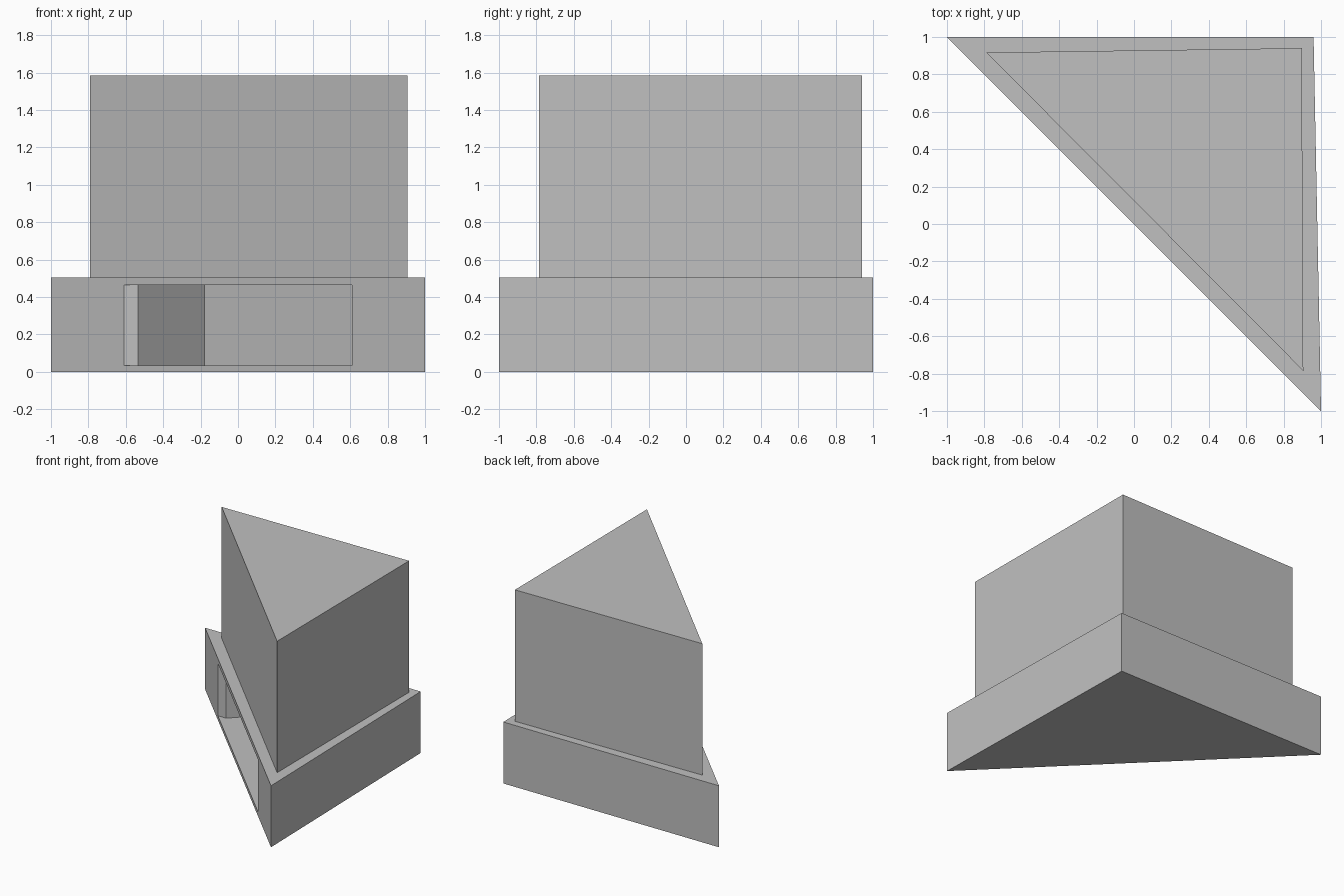
import bpy
import bmesh

old = bpy.data.objects.get("Cube")
if old:
    bpy.data.objects.remove(old, do_unlink=True)

GREY = (0.53, 0.53, 0.53, 1.0)
grey = bpy.data.materials.new("plain grey")
grey.use_nodes = True
grey.diffuse_color = GREY
grey.node_tree.nodes["Principled BSDF"].inputs["Base Color"].default_value = GREY


def prism(name, outline, bottom, top):
    """Extrude a flat outline upward into a closed prism."""
    bm = bmesh.new()
    face = bm.faces.new([bm.verts.new((x, y, bottom)) for x, y in outline])
    grown = bmesh.ops.extrude_face_region(bm, geom=[face])["geom"]
    raised = [g for g in grown if isinstance(g, bmesh.types.BMVert)]
    bmesh.ops.translate(bm, verts=raised, vec=(0, 0, top - bottom))
    bmesh.ops.recalc_face_normals(bm, faces=bm.faces)
    mesh = bpy.data.meshes.new(name)
    bm.to_mesh(mesh)
    bm.free()
    mesh.materials.append(grey)
    obj = bpy.data.objects.new(name, mesh)
    bpy.context.collection.objects.link(obj)
    return obj


# Wide triangular ground floor and the narrower block on it
base = prism("ground_floor", [(-1, 1), (1, -1), (0.96, 1)], 0, 0.505)
prism("upper_block", [(-0.79, 0.917), (0.905, -0.785), (0.897, 0.94)], 0.505, 1.585)

# Recess in the diagonal face: half outline, mirrored across the diagonal axis
half = [(-0.8, 0.61), (-0.535, 0.61), (-0.18, 0.965)]
outline = half + [(y, x) for x, y in reversed(half)]
cutter = prism("recess_cutter", outline, 0.035, 0.465)
cutter.hide_render = True

cut = base.modifiers.new("recess", "BOOLEAN")
cut.operation = "DIFFERENCE"
cut.solver = "EXACT"
cut.object = cutter
bpy.context.view_layer.objects.active = base
bpy.ops.object.modifier_apply(modifier=cut.name)
bpy.data.objects.remove(cutter, do_unlink=True)
